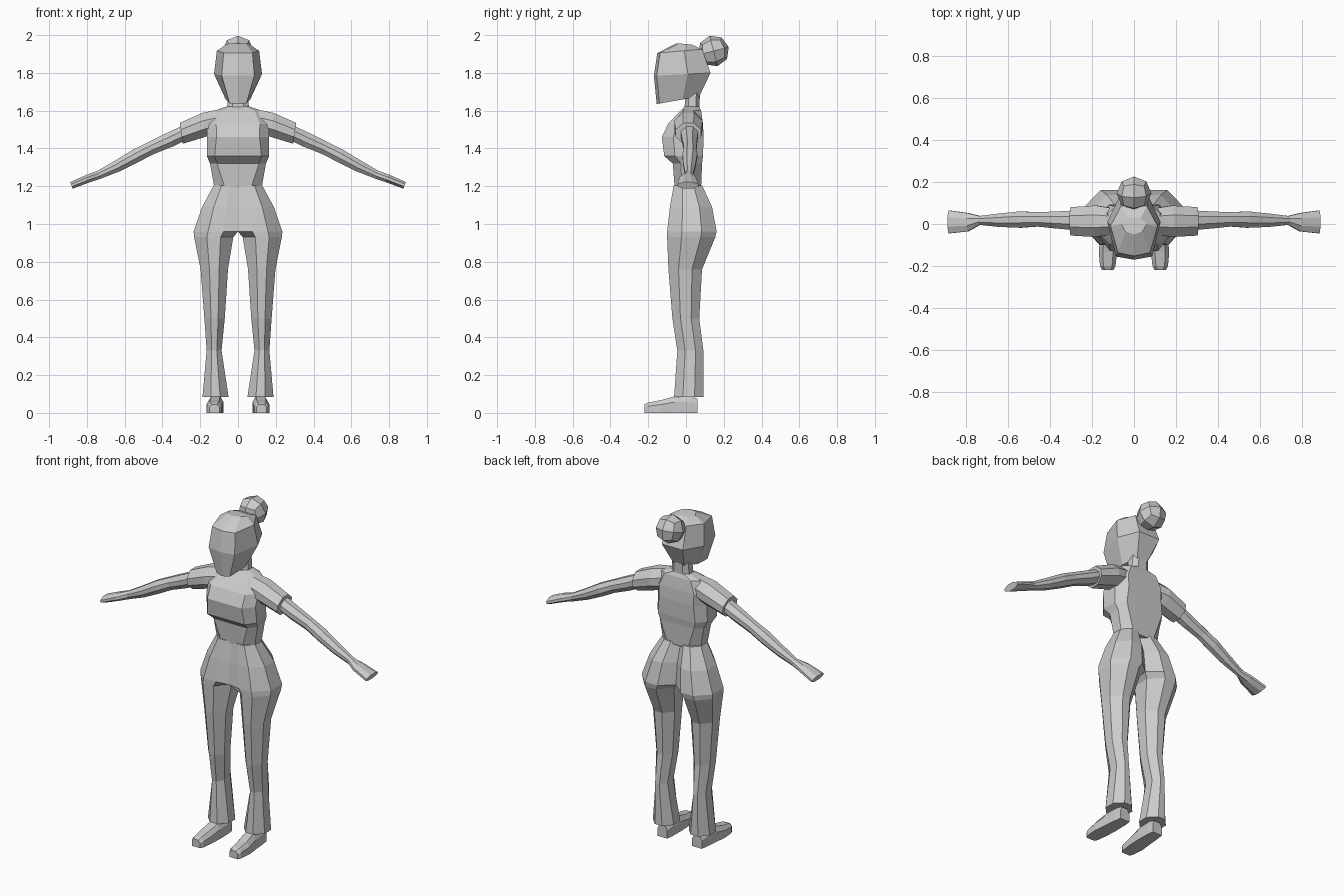
import bpy, bmesh
from mathutils import Vector

cube = bpy.data.objects.get("Cube")
if cube:
    bpy.data.objects.remove(cube, do_unlink=True)

grey = bpy.data.materials.new("plain grey")
grey.use_nodes = True
grey.diffuse_color = (0.6, 0.6, 0.6, 1)
grey.node_tree.nodes["Principled BSDF"].inputs["Base Color"].default_value = (0.6, 0.6, 0.6, 1)


def finish(name, bm, mirror=False):
    bmesh.ops.recalc_face_normals(bm, faces=bm.faces)
    mesh = bpy.data.meshes.new(name)
    bm.to_mesh(mesh)
    bm.free()
    mesh.materials.append(grey)
    ob = bpy.data.objects.new(name, mesh)
    bpy.context.collection.objects.link(ob)
    if mirror:
        ob.modifiers.new("Mirror", "MIRROR").use_clip = False
    return ob


def loft(name, rings, mirror=False):
    """Skin a list of equal point rings and cap both ends."""
    bm = bmesh.new()
    rows = [[bm.verts.new(p) for p in ring] for ring in rings]
    n = len(rows[0])
    for a, b in zip(rows, rows[1:]):
        for i in range(n):
            j = (i + 1) % n
            bm.faces.new((a[i], a[j], b[j], b[i]))
    bm.faces.new(rows[0])
    bm.faces.new(rows[-1])
    return finish(name, bm, mirror)


def octagon(u0, u1, v0, v1, ku=0.5, kv=0.5):
    """Chamfered box outline; ku and kv are the shares left flat."""
    cu, cv, hu, hv = (u0 + u1) / 2, (v0 + v1) / 2, (u1 - u0) / 2, (v1 - v0) / 2
    signs = [(-ku, -1), (ku, -1), (1, -kv), (1, kv), (ku, 1), (-ku, 1), (-1, kv), (-1, -kv)]
    return [(cu + a * hu, cv + b * hv) for a, b in signs]


# Torso: half width, front y, back y, height, flat share of the front
torso = [(0.125, -0.06, 0.08, 1.19, 0.55), (0.148, -0.07, 0.085, 1.32, 0.75),
         (0.165, -0.115, 0.09, 1.36, 0.75), (0.163, -0.128, 0.093, 1.46, 0.7),
         (0.165, -0.095, 0.09, 1.53, 0.7), (0.125, -0.03, 0.08, 1.6, 0.7),
         (0.06, -0.005, 0.07, 1.622, 0.6)]
loft("torso", [[(x, y, z) for x, y in octagon(-w, w, f, b, k, 0.45)]
               for w, f, b, z, k in torso])

# Neck
loft("neck", [[(x, y, z) for x, y in octagon(-w, w, f, b)]
              for w, f, b, z in [(0.06, -0.01, 0.07, 1.59), (0.05, 0.0, 0.075, 1.72)]])

# Head: half width, front y, back y, front height, back height
head = [(0.065, -0.155, 0.07, 1.635, 1.675), (0.127, -0.17, 0.13, 1.785, 1.8),
        (0.112, -0.152, 0.085, 1.905, 1.925), (0.06, -0.05, 0.03, 1.957, 1.95)]
rings = []
for w, f, b, zf, zb in head:
    half = [(0, f), (0.68 * w, f + 0.015), (w, f + 0.6 * (b - f)), (0.55 * w, b)]
    outline = half + [(0, b)] + [(-x, y) for x, y in half[:0:-1]]
    rings.append([(x, y, zf + (zb - zf) * (y - f) / (b - f)) for x, y in outline])
loft("head", rings)

# Hair bun: a cube rounded to a ball
bm = bmesh.new()
bmesh.ops.create_cube(bm, size=2)
bmesh.ops.subdivide_edges(bm, edges=bm.edges[:], cuts=1, use_grid_fill=True)
for v in bm.verts:
    v.co = v.co.normalized() * 0.083
bun = finish("hair_bun", bm)
bun.location = (0, 0.146, 1.916)
bun.rotation_euler.x = 0.25

# Trouser halves: inner x, outer x, front y, back y, height
legs = [(0, 0.128, -0.065, 0.085, 1.205), (0, 0.19, -0.085, 0.138, 1.09),
        (0, 0.235, -0.1, 0.162, 0.96), (0.025, 0.232, -0.1, 0.155, 0.93),
        (0.053, 0.198, -0.093, 0.085, 0.76), (0.07, 0.178, -0.072, 0.07, 0.5),
        (0.087, 0.166, -0.046, 0.092, 0.33), (0.05, 0.188, -0.063, 0.092, 0.085)]
rings = []
for x0, x1, f, b, z in legs:
    pts = octagon(x0, x1, f, b, 0.35, 0.4)
    if x0 == 0:
        # the halves meet in a flat front and a cleft back
        pts[7] = (0, f + 0.008)
        pts[6] = (0, b - 0.25 * (b - f))
    rings.append([(x, y, z) for x, y in pts])
loft("trouser_leg", rings, True)

# Shoes: inner x, outer x, top height, y
shoes = [(0.083, 0.147, 0.075, 0.06), (0.078, 0.153, 0.09, 0.02),
         (0.077, 0.16, 0.088, -0.06), (0.08, 0.168, 0.068, -0.13),
         (0.088, 0.162, 0.055, -0.2), (0.098, 0.152, 0.045, -0.22)]
rings = []
for x0, x1, h, y in shoes:
    q = (x1 - x0) * 0.22
    rings.append([(x0, y, 0), (x1, y, 0), (x1, y, h * 0.65), (x1 - q, y, h),
                  (x0 + q, y, h), (x0, y, h * 0.65)])
loft("shoe", rings, True)


def limb(name, sections, lean):
    """Sections along x: x, bottom z, top z, front y, back y."""
    rings = []
    for x, z0, z1, f, b in sections:
        rings.append([(x + lean * (z - (z0 + z1) / 2), y, z)
                      for y, z in octagon(f, b, z0, z1, 0.4, 0.35)])
    loft(name, rings, True)


# Short sleeves
limb("sleeve", [(0.1, 1.48, 1.605, -0.05, 0.075), (0.18, 1.462, 1.588, -0.062, 0.088),
                (0.3, 1.425, 1.535, -0.055, 0.08)], 0.15)

# Bare arms with flat hands
limb("arm", [(0.27, 1.455, 1.525, -0.03, 0.065), (0.36, 1.41, 1.483, -0.022, 0.06),
             (0.46, 1.37, 1.435, -0.012, 0.056), (0.54, 1.328, 1.395, -0.018, 0.06),
             (0.64, 1.278, 1.335, -0.014, 0.05), (0.735, 1.24, 1.282, -0.004, 0.038),
             (0.79, 1.222, 1.262, -0.035, 0.052), (0.882, 1.187, 1.222, -0.045, 0.065)], 0.4)
